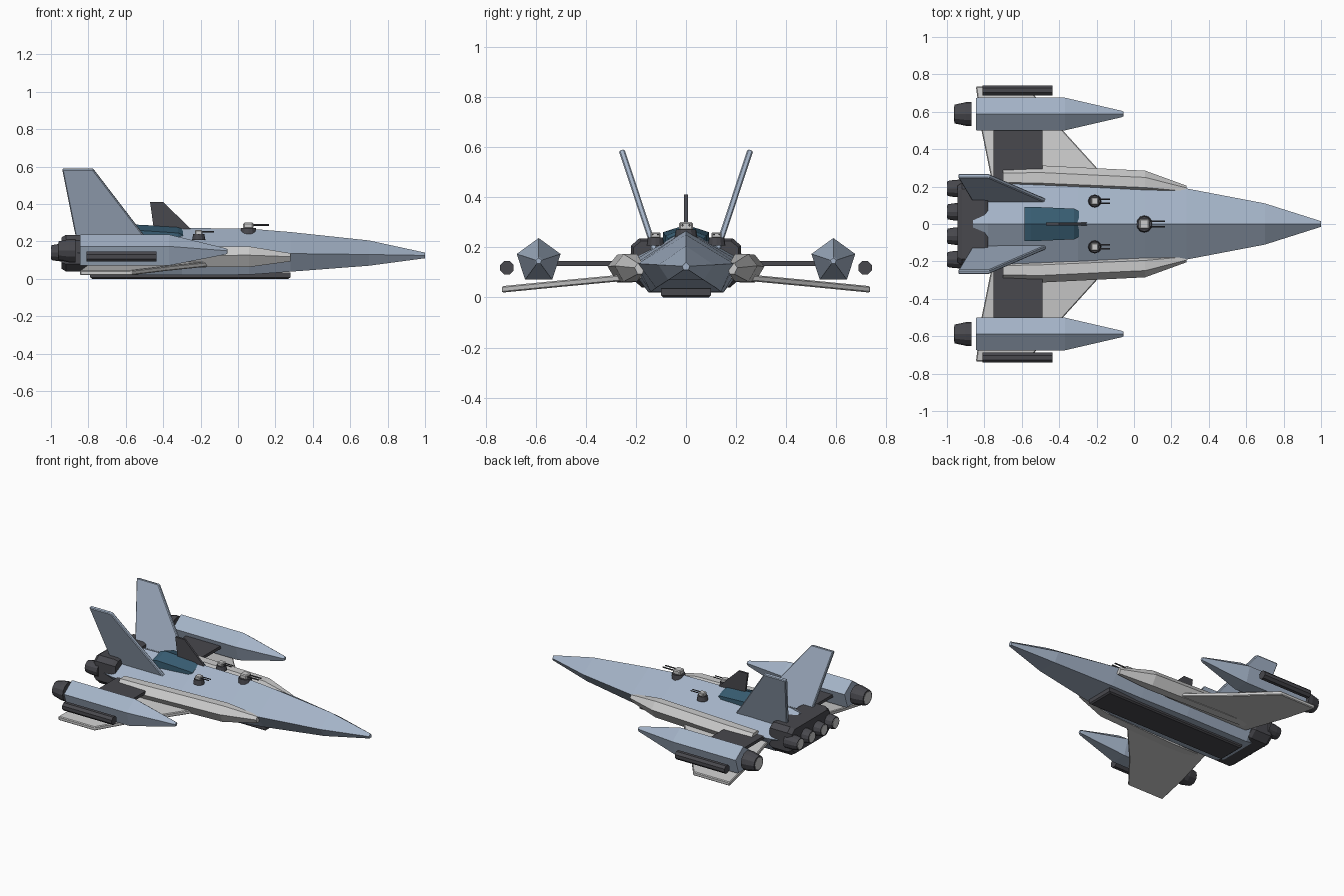
import bpy, bmesh, math
from mathutils import Matrix, Vector

if "Cube" in bpy.data.objects:
    bpy.data.objects.remove(bpy.data.objects["Cube"])


def mat(name, col):
    m = bpy.data.materials.new(name)
    m.diffuse_color = (*col, 1)
    m.use_nodes = True
    m.node_tree.nodes["Principled BSDF"].inputs["Base Color"].default_value = m.diffuse_color
    return m


BLUE = mat("hull_blue", (0.37, 0.45, 0.57))
GREY = mat("light_grey", (0.52, 0.52, 0.53))
DARK = mat("dark_grey", (0.065, 0.065, 0.075))
GLASS = mat("glass", (0.04, 0.11, 0.17))


def finish(name, bm, m, bevel=0.0):
    bmesh.ops.recalc_face_normals(bm, faces=bm.faces)
    me = bpy.data.meshes.new(name)
    bm.to_mesh(me)
    bm.free()
    me.materials.append(m)
    ob = bpy.data.objects.new(name, me)
    bpy.context.collection.objects.link(ob)
    if bevel:
        b = ob.modifiers.new("bevel", 'BEVEL')
        b.width, b.segments, b.limit_method = bevel, 1, 'ANGLE'
    return ob


def loft(name, rings, m, bevel=0.0):
    """Skin equal-sized rings of points and cap both ends."""
    bm = bmesh.new()
    vs = [[bm.verts.new(p) for p in r] for r in rings]
    n = len(vs[0])
    for a, b in zip(vs, vs[1:]):
        for i in range(n):
            j = (i + 1) % n
            bm.faces.new((a[i], a[j], b[j], b[i]))
    bm.faces.new(vs[0])
    bm.faces.new(vs[-1])
    return finish(name, bm, m, bevel)


def box(name, x, y, z, m, bevel=0.0):
    ring = lambda X: [(X, y[0], z[0]), (X, y[1], z[0]), (X, y[1], z[1]), (X, y[0], z[1])]
    return loft(name, [ring(x[0]), ring(x[1])], m, bevel)


def ngon(x, y, z, r, n, phase=0.0):
    return [(x, y + r * math.sin(phase + 2 * math.pi * i / n),
             z + r * math.cos(phase + 2 * math.pi * i / n)) for i in range(n)]


def tube(name, stations, y, z, n, m, phase=0.0):
    return loft(name, [ngon(x, y, z, r, n, phase) for x, r in stations], m)


# five-sided hull: x, half width, side z, ridge z, bottom half width, bottom z
hull = [(1.0, 0.015, 0.125, 0.14, 0.01, 0.11), (0.7, 0.11, 0.13, 0.205, 0.07, 0.07),
        (0.28, 0.19, 0.135, 0.25, 0.12, 0.038), (0.06, 0.2, 0.137, 0.268, 0.14, 0.022),
        (-0.3, 0.22, 0.14, 0.272, 0.15, 0.02), (-0.78, 0.24, 0.14, 0.262, 0.15, 0.02),
        (-0.86, 0.22, 0.14, 0.245, 0.13, 0.045)]
loft("hull", [[(x, 0, t), (x, w, s), (x, bw, b), (x, -bw, b), (x, -w, s)]
              for x, w, s, t, bw, b in hull], BLUE)

# belly plate
belly = lambda z, i: [(-0.79 + i, -0.1 + i, z), (0.28 - i, -0.1 + i, z),
                      (0.28 - i, 0.1 - i, z), (-0.79 + i, 0.1 - i, z)]
loft("belly_plate", [belly(0.035, 0), belly(0.008, 0), belly(0.0, 0.01)], DARK)

# canopy following the ridge
loft("canopy", [[(x, -w, 0.2), (x, -w, e), (x, 0, t), (x, w, e), (x, w, 0.2)]
                for x, w, e, t in [(-0.585, 0.09, 0.25, 0.28), (-0.55, 0.092, 0.26, 0.29),
                                   (-0.32, 0.082, 0.245, 0.278), (-0.295, 0.07, 0.235, 0.268)]], GLASS)

# antenna fin
fin = [(-0.47, 0.41), (-0.40, 0.41), (-0.25, 0.265), (-0.45, 0.265)]
loft("antenna_fin", [[(x, y, z) for x, z in fin] for y in (-0.007, 0.007)], DARK)

# engine block and main nozzles
loft("engine_block", [[(x, a * (0.22 - i), 0.1375 + b * (0.098 - i)) for a, b in
                       [(0.85, 1), (1, 0.7), (1, -0.6), (0.8, -1),
                        (-0.8, -1), (-1, -0.6), (-1, 0.7), (-0.85, 1)]]
                      for x, i in [(-0.78, 0.01), (-0.8, 0), (-0.92, 0), (-0.945, 0.015)]], DARK)
for k, y in enumerate((-0.19, -0.065, 0.065, 0.19)):
    tube(f"main_nozzle_{k}", [(-0.9, 0.048), (-0.96, 0.046), (-0.998, 0.04)], y, 0.14, 12, DARK)
    tube(f"main_exhaust_{k}", [(-0.95, 0.034), (-1.0, 0.034)], y, 0.14, 12, GREY)


def turret(name, x, y, z, s):
    """Round base, bevelled head and twin barrels."""
    for part, r, z0, z1 in [("base", 0.047, -0.03, 0.012)]:
        bm = bmesh.new()
        bmesh.ops.create_cone(bm, cap_ends=True, segments=12, radius1=r * s, radius2=r * s * 0.85,
                              depth=(z1 - z0) * s,
                              matrix=Matrix.Translation((x, y, z + (z0 + z1) / 2 * s)))
        finish(f"{name}_{part}", bm, DARK)
    h = 0.027 * s
    box(f"{name}_head", (x - h, x + h), (y - h, y + h), (z + 0.008 * s, z + 0.04 * s), GREY, 0.006 * s)
    for d in (-1, 1):
        tube(f"{name}_barrel_{d}", [(x, 0.005 * s), (x + 0.11 * s, 0.005 * s)],
             y + d * 0.014 * s, z + 0.028 * s, 6, DARK)


turret("top_turret", 0.055, 0, 0.26, 1.0)

# mirrored parts
for s, side in ((1, "left"), (-1, "right")):
    turret(f"{side}_turret", -0.21, s * 0.122, 0.23, 0.75)

    # six-sided strake along the hull side
    strake = [(0.28, 0.185, 0.115, 0.02, 0.022), (0.06, 0.225, 0.118, 0.06, 0.055),
              (-0.5, 0.25, 0.115, 0.063, 0.055), (-0.7, 0.25, 0.115, 0.055, 0.05)]
    loft(f"{side}_strake", [[(x, s * (y + a * w), z + b * h) for a, b in
                             [(1, 0.15), (0.4, 1), (-0.5, 1), (-1, 0), (-0.5, -1), (0.4, -1)]]
                            for x, y, z, w, h in strake], GREY)

    # drooping lower wing
    wing = [(0.18, 0.085, -0.09, -0.75), (0.5, 0.055, -0.38, -0.815), (0.735, 0.032, -0.57, -0.845)]
    loft(f"{side}_wing", [[(f, s * y, z - 0.013), (f, s * y, z + 0.013),
                           (r, s * y, z + 0.013), (r, s * y, z - 0.013)]
                          for y, z, f, r in wing], GREY, 0.005)

    # pod strut
    box(f"{side}_strut", (-0.75, -0.49), sorted((s * 0.18, s * 0.57)), (0.125, 0.145), DARK)

    # five-sided pod with its nozzle
    py = s * 0.588
    tube(f"{side}_pod", [(-0.845, 0.088), (-0.84, 0.092), (-0.37, 0.092), (-0.065, 0.018),
                         (-0.055, 0.012)], py, 0.145, 5, BLUE)
    tube(f"{side}_pod_nozzle", [(-0.87, 0.063), (-0.9, 0.063), (-0.96, 0.05)], py, 0.15, 12, DARK)
    tube(f"{side}_pod_exhaust", [(-0.94, 0.04), (-0.962, 0.04)], py, 0.15, 12, GREY)

    # tip launcher
    tube(f"{side}_launcher", [(-0.81, 0.029), (-0.435, 0.029)], s * 0.715, 0.118, 8, DARK, math.pi / 8)

    # canted tail fin
    tail = [(0.125, 0.19, -0.47, -0.86), (0.257, 0.588, -0.775, -0.94)]
    n = Vector((0, s * 0.95, -0.31)) * 0.012
    loft(f"{side}_tail_fin", [[Vector((f, s * y, z)) + n, Vector((f, s * y, z)) - n,
                               Vector((r, s * y, z)) - n, Vector((r, s * y, z)) + n]
                              for y, z, f, r in tail], BLUE, 0.005)
